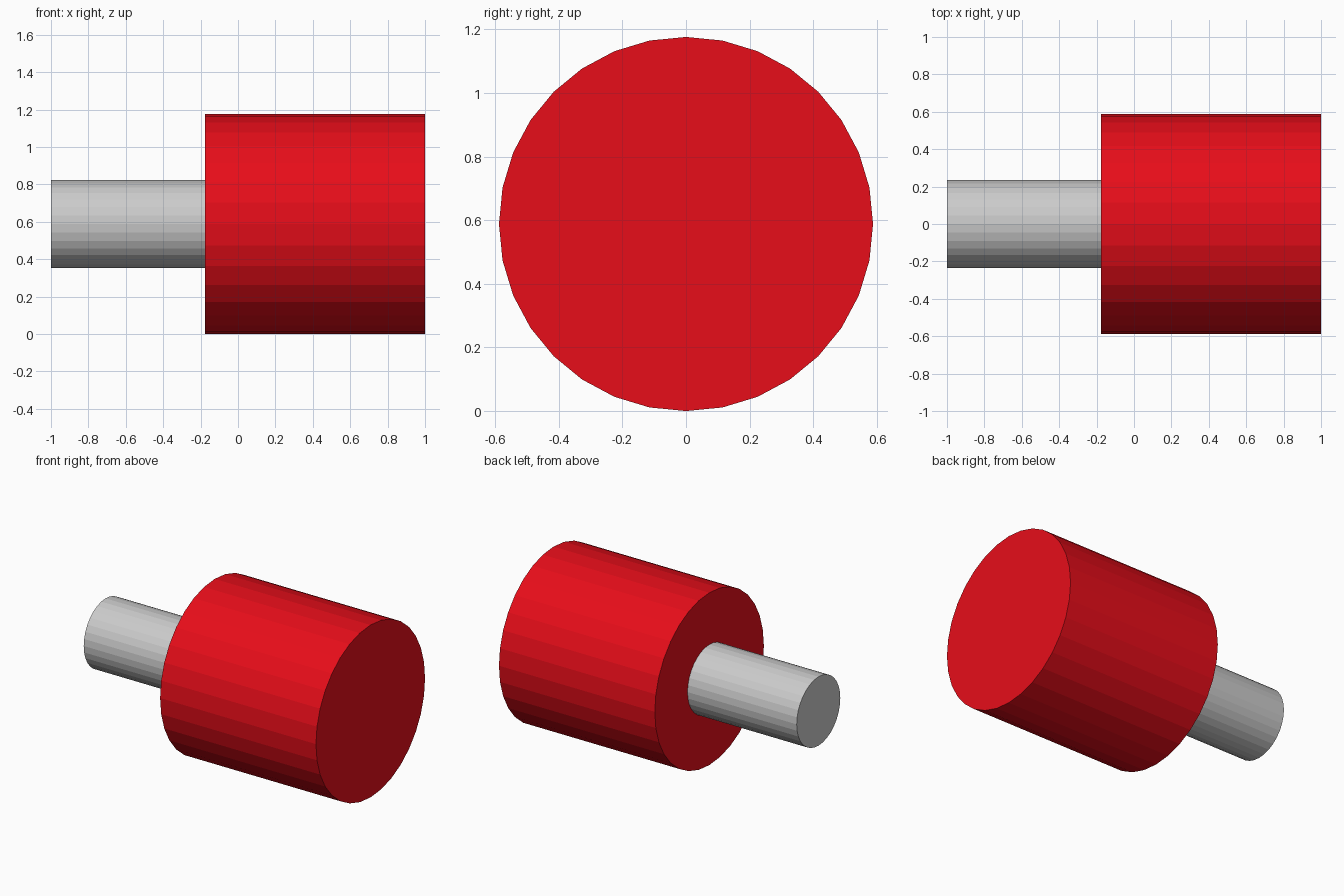
import bpy, math

if "Cube" in bpy.data.objects:
    bpy.data.objects.remove(bpy.data.objects["Cube"])

RADIUS = 0.588      # radius of the big drum, also its centre height
STEP_X = -0.176     # where shaft meets drum


def cylinder_x(name, x0, x1, radius, color=None):
    """Flat-shaded 32-sided cylinder lying along x."""
    bpy.ops.mesh.primitive_cylinder_add(
        vertices=32, radius=radius, depth=x1 - x0,
        location=((x0 + x1) / 2, 0, RADIUS), rotation=(0, math.pi / 2, 0))
    obj = bpy.context.object
    obj.name = name
    if color:
        mat = bpy.data.materials.new(name + "_paint")
        mat.diffuse_color = color
        mat.use_nodes = True
        mat.node_tree.nodes["Principled BSDF"].inputs["Base Color"].default_value = mat.diffuse_color
        obj.data.materials.append(mat)
    return obj


# Red drum with flat end
cylinder_x("drum", STEP_X, 1.0, RADIUS, (0.8, 0.004, 0.01, 1))

# Grey shaft
cylinder_x("shaft", -1.0, STEP_X, 0.235)
